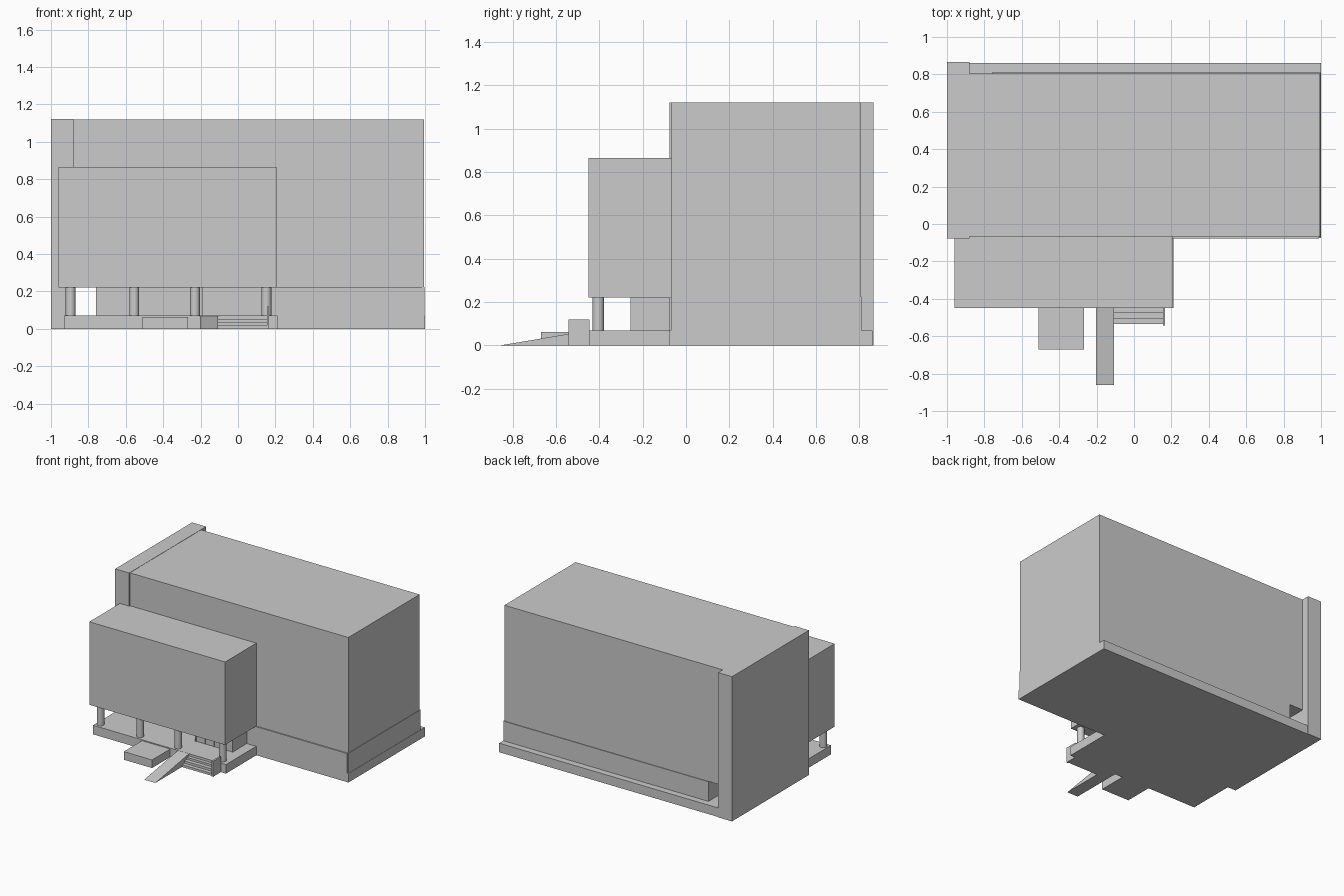
import bpy, bmesh

if "Cube" in bpy.data.objects:
    bpy.data.objects.remove(bpy.data.objects["Cube"])


def prism(name, pts, x0, x1):
    """Extrude a (y, z) profile along x."""
    bm = bmesh.new()
    face = bm.faces.new([bm.verts.new((x0, y, z)) for y, z in pts])
    ext = bmesh.ops.extrude_face_region(bm, geom=[face])
    moved = [v for v in ext["geom"] if isinstance(v, bmesh.types.BMVert)]
    bmesh.ops.translate(bm, verts=moved, vec=(x1 - x0, 0, 0))
    bmesh.ops.recalc_face_normals(bm, faces=bm.faces)
    me = bpy.data.meshes.new(name)
    bm.to_mesh(me)
    bm.free()
    ob = bpy.data.objects.new(name, me)
    bpy.context.collection.objects.link(ob)
    return ob


def box(name, x, y, z):
    return prism(name, [(y[0], z[0]), (y[1], z[0]), (y[1], z[1]), (y[0], z[1])], *x)


# Main building: slab, recessed ground floor, upper hall, left end wall
box("base_slab", (-0.99, 1.0), (-0.075, 0.86), (0, 0.07))
box("ground_floor", (-0.76, 0.985), (-0.066, 0.81), (0.07, 0.222))
box("ground_floor_front", (-0.76, 0.988), (-0.077, -0.066), (0.07, 0.222))
box("ground_floor_side", (0.985, 0.998), (-0.07, 0.81), (0.07, 0.225))
box("upper_hall", (-0.88, 0.994), (-0.068, 0.805), (0.222, 1.12))
box("left_end_wall", (-1.0, -0.88), (-0.077, 0.865), (0, 1.122))

# Projecting front volume over the porch
box("front_volume", (-0.96, 0.205), (-0.45, -0.068), (0.222, 0.865))
box("porch_slab", (-0.93, 0.21), (-0.448, -0.075), (0, 0.07))

# Porch columns
for i, x in enumerate((-0.895, -0.555, -0.23, 0.152)):
    bpy.ops.mesh.primitive_cylinder_add(vertices=24, radius=0.026, depth=0.155,
                                        location=(x, -0.405, 0.1465))
    col = bpy.context.object
    col.name = f"column_{i + 1}"
    bpy.ops.object.shade_smooth_by_angle()

# Entrance vestibule with door frame posts
box("entrance_vestibule", (-0.19, 0.13), (-0.25, -0.07), (0.07, 0.222))
for i in range(5):
    x = -0.19 + i * 0.078
    box(f"door_post_{i + 1}", (x, x + 0.008), (-0.256, -0.25), (0.07, 0.215))
box("door_header", (-0.19, 0.13), (-0.256, -0.25), (0.212, 0.222))

# Platform, ramp, stairs and stair cheek wall
box("side_platform", (-0.51, -0.268), (-0.67, -0.448), (0, 0.063))
prism("ramp", [(-0.86, 0), (-0.448, 0), (-0.448, 0.069)], -0.202, -0.107)
prism("steps", [(-0.535, 0), (-0.448, 0), (-0.448, 0.052), (-0.474, 0.052),
                (-0.474, 0.036), (-0.505, 0.036), (-0.505, 0.018),
                (-0.535, 0.018)], -0.107, 0.155)
box("stair_cheek_wall", (0.154, 0.167), (-0.543, -0.446), (0, 0.12))
